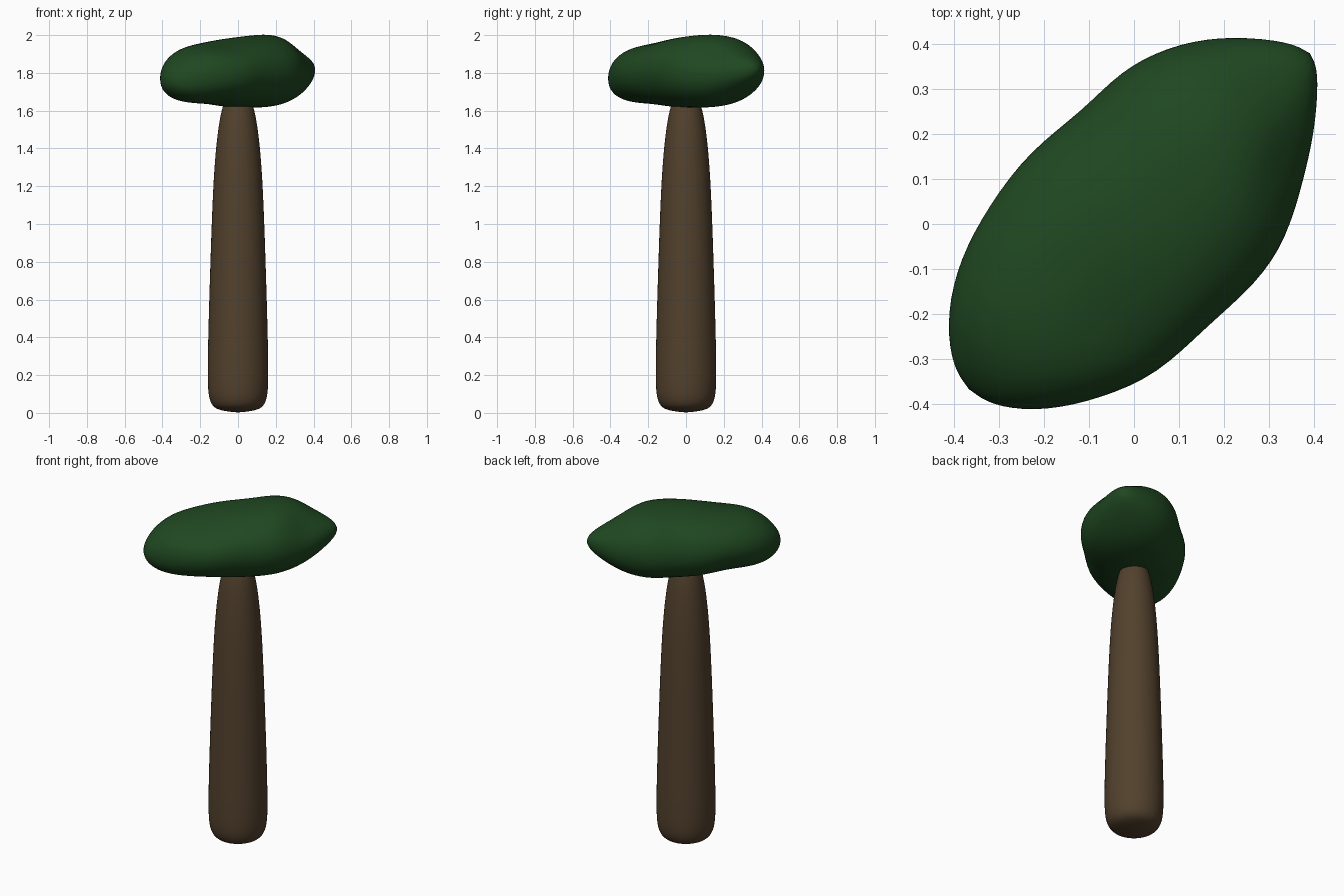
import bpy, math
from mathutils import Vector

if "Cube" in bpy.data.objects:
    bpy.data.objects.remove(bpy.data.objects["Cube"])


def material(name, color):
    m = bpy.data.materials.new(name)
    m.diffuse_color = (*color, 1)
    m.use_nodes = True
    m.node_tree.nodes["Principled BSDF"].inputs["Base Color"].default_value = m.diffuse_color
    return m


def loft(name, rings, start, end, mat):
    """Skin a list of closed rings, closing each end with a fan to a point."""
    n = len(rings[0])
    verts = [p for r in rings for p in r] + [start, end]
    faces = []
    for k in range(len(rings) - 1):
        for i in range(n):
            j = (i + 1) % n
            faces.append((k * n + i, k * n + j, (k + 1) * n + j, (k + 1) * n + i))
    s, last = len(rings) * n, (len(rings) - 1) * n
    for i in range(n):
        j = (i + 1) % n
        faces.append((s, j, i))
        faces.append((s + 1, last + i, last + j))
    me = bpy.data.meshes.new(name)
    me.from_pydata(verts, [], faces)
    me.materials.append(mat)
    me.polygons.foreach_set("use_smooth", [True] * len(me.polygons))
    ob = bpy.data.objects.new(name, me)
    bpy.context.collection.objects.link(ob)
    sub = ob.modifiers.new("smooth", "SUBSURF")
    sub.levels = sub.render_levels = 2
    return ob


# trunk: tapered round post with a softly rounded foot
profile = [(0.09, 0.012), (0.14, 0.03), (0.162, 0.09), (0.165, 0.2), (0.162, 0.4),
           (0.153, 0.7), (0.143, 1.0), (0.132, 1.25), (0.118, 1.42), (0.102, 1.54),
           (0.085, 1.62), (0.06, 1.68)]
N = 16
trunk_rings = [[(r * math.cos(a), r * math.sin(a), z)
                for a in (math.tau * i / N for i in range(N))] for r, z in profile]
loft("trunk", trunk_rings, (0, 0, 0), (0, 0, 1.7), material("bark", (0.085, 0.053, 0.026)))

# crown stations along the x = y diagonal: u, v min, v max, z bottom, z top
stations = [(-0.503, -0.075, 0.075, 1.70, 1.82), (-0.435, -0.155, 0.155, 1.655, 1.895),
            (-0.33, -0.222, 0.222, 1.638, 1.945), (-0.2, -0.277, 0.265, 1.635, 1.965),
            (-0.05, -0.285, 0.282, 1.615, 1.985), (0.1, -0.292, 0.265, 1.615, 1.995),
            (0.22, -0.265, 0.268, 1.618, 2.005), (0.33, -0.21, 0.228, 1.645, 1.985),
            (0.43, -0.143, 0.163, 1.70, 1.915), (0.52, -0.062, 0.06, 1.765, 1.87)]
# local bumps and hollows: u, v, z, radius, push along the outward direction
dents = [(0.32, -0.15, 1.92, 0.13, -0.05), (0.16, -0.08, 2.0, 0.12, 0.015),
         (-0.2, -0.15, 1.93, 0.13, -0.025), (0.0, -0.27, 1.73, 0.14, -0.02),
         (-0.2, 0.22, 1.7, 0.14, -0.02), (0.15, 0.25, 1.88, 0.13, -0.015)]


def crown_point(u, v, z):
    p = Vector((u, v, z))
    out = Vector((0, v, z - 1.8)).normalized()
    for du, dv, dz, rad, push in dents:
        d = (p - Vector((du, dv, dz))).length
        p += out * push * math.exp(-(d / rad) ** 2 * 2)
    h = math.sqrt(0.5)
    return ((p.x - p.y) * h, (p.x + p.y) * h, p.z)


# crown: lumpy rock-like mass
crown_rings = []
for u, v0, v1, z0, z1 in stations:
    ring = []
    for i in range(N):
        a = math.tau * i / N
        c, s = (math.copysign(abs(f) ** 0.9, f) for f in (math.cos(a), math.sin(a)))
        v = (v0 + v1) / 2 + c * (v1 - v0) / 2 * 1.02
        z = (z0 + z1) / 2 + s * (z1 - z0) / 2 * 1.02
        ring.append(crown_point(u, v, z))
    crown_rings.append(ring)
loft("crown", crown_rings, crown_point(-0.525, 0, 1.76), crown_point(0.553, -0.01, 1.82),
     material("leaves", (0.014, 0.065, 0.015)))
